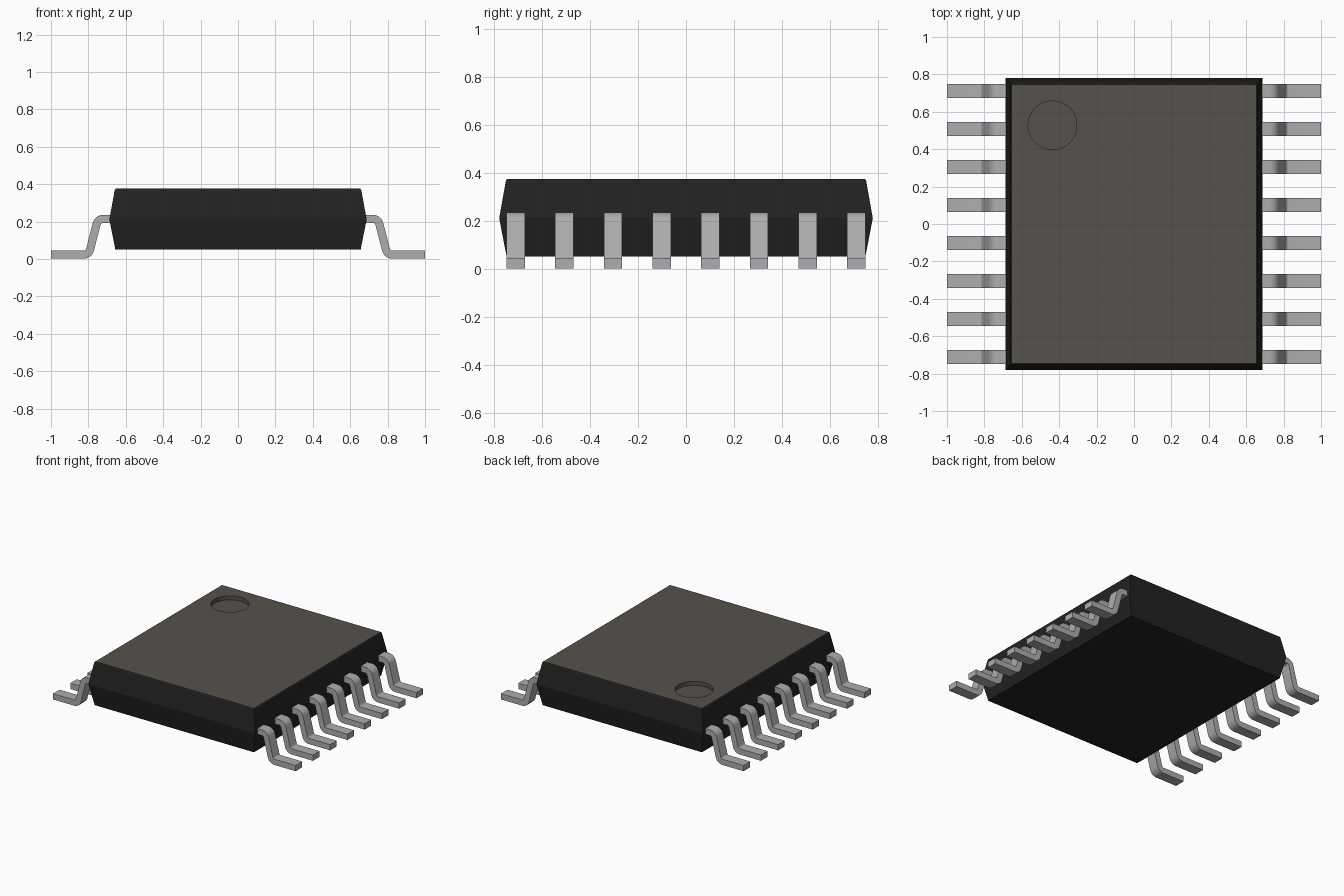
import bpy, bmesh, math
from mathutils import Vector

if "Cube" in bpy.data.objects:
    bpy.data.objects.remove(bpy.data.objects["Cube"])


def material(name, rgb):
    m = bpy.data.materials.new(name)
    m.diffuse_color = (*rgb, 1)
    m.use_nodes = True
    m.node_tree.nodes["Principled BSDF"].inputs["Base Color"].default_value = m.diffuse_color
    return m


BLACK = material("black_plastic", (0.016, 0.016, 0.016))
TOP = material("warm_grey_top", (0.092, 0.084, 0.072))
METAL = material("tin_metal", (0.42, 0.42, 0.435))


def make_object(name, bm, mats):
    bmesh.ops.recalc_face_normals(bm, faces=bm.faces)
    me = bpy.data.meshes.new(name)
    bm.to_mesh(me)
    bm.free()
    for m in mats:
        me.materials.append(m)
    ob = bpy.data.objects.new(name, me)
    bpy.context.collection.objects.link(ob)
    return ob


def bridge(bm, a, b, mat=0):
    for i in range(len(a)):
        j = (i + 1) % len(a)
        bm.faces.new((a[i], a[j], b[j], b[i])).material_index = mat


# Moulded body: stacked rectangles (height, half width, half depth)
LEVELS = [(0.051, 0.656, 0.749), (0.212, 0.688, 0.78),
          (0.369, 0.659, 0.752), (0.376, 0.654, 0.746)]
bm = bmesh.new()
rings = [[bm.verts.new((sx * w, sy * d, z))
          for sx, sy in ((-1, -1), (1, -1), (1, 1), (-1, 1))]
         for z, w, d in LEVELS]
bm.faces.new(rings[0])
for lo, hi in zip(rings, rings[1:]):
    bridge(bm, lo, hi)

# Round pin-one dimple sunk into the top face
SEG, DEPTH, R, CX, CY = 48, 0.03, 0.13, -0.436, 0.528
top_z = LEVELS[-1][0]


def circle(z):
    return [bm.verts.new((CX + R * math.cos(2 * math.pi * i / SEG),
                          CY + R * math.sin(2 * math.pi * i / SEG), z))
            for i in range(SEG)]


rim, floor = circle(top_z), circle(top_z - DEPTH)
bridge(bm, rim, floor, 1)
bm.faces.new(floor).material_index = 1
edges = [bm.edges.get((r[i], r[(i + 1) % len(r)]))
         for r in (rings[-1], rim) for i in range(len(r))]
filled = bmesh.ops.triangle_fill(bm, edges=edges, use_beauty=True)
for f in filled["geom"]:
    if isinstance(f, bmesh.types.BMFace):
        f.material_index = 1
make_object("body", bm, [BLACK, TOP])


# Gull-wing lead: centre line with rounded bends, swept as a flat strip
def rounded(points, radius, steps=6):
    pts = [Vector(p) for p in points]
    out = [pts[0]]
    for a, p, b in zip(pts, pts[1:], pts[2:]):
        u, v = (a - p).normalized(), (b - p).normalized()
        half = u.angle(v) / 2
        t = radius / math.tan(half)
        centre = p + (u + v).normalized() * radius / math.sin(half)
        s, e = p + u * t - centre, p + v * t - centre
        for i in range(steps + 1):
            k = i / steps
            ang = s.angle(e)
            out.append(centre + (s * math.sin((1 - k) * ang)
                                 + e * math.sin(k * ang)) / math.sin(ang))
    return out + [pts[-1]]


THICK, WIDTH = 0.043, 0.077
path = rounded([(0.66, 0.2145), (0.749, 0.2145), (0.798, 0.0235), (1.0, 0.0235)], 0.035)
bm = bmesh.new()
sections = []
for i, p in enumerate(path):
    d = (path[min(i + 1, len(path) - 1)] - path[max(i - 1, 0)]).normalized()
    if i in (0, len(path) - 1):
        d = Vector((1, 0))
    n = Vector((-d.y, d.x)) * THICK / 2
    sections.append([bm.verts.new((q.x, y, q.y)) for q, y in
                     ((p + n, -WIDTH / 2), (p + n, WIDTH / 2),
                      (p - n, WIDTH / 2), (p - n, -WIDTH / 2))])
for a, b in zip(sections, sections[1:]):
    bridge(bm, a, b)
bm.faces.new(sections[0])
bm.faces.new(sections[-1])
first = make_object("lead_right_1", bm, [METAL])
bpy.context.view_layer.objects.active = first
first.select_set(True)
bpy.ops.object.shade_smooth_by_angle(angle=math.radians(35))

# Eight leads on each side
for side, turn in (("right", 0), ("left", math.pi)):
    for i in range(8):
        ob = first
        if side != "right" or i:
            ob = first.copy()
            ob.name = f"lead_{side}_{i + 1}"
            bpy.context.collection.objects.link(ob)
        ob.location.y = -0.711 + i * 1.422 / 7
        ob.rotation_euler.z = turn
